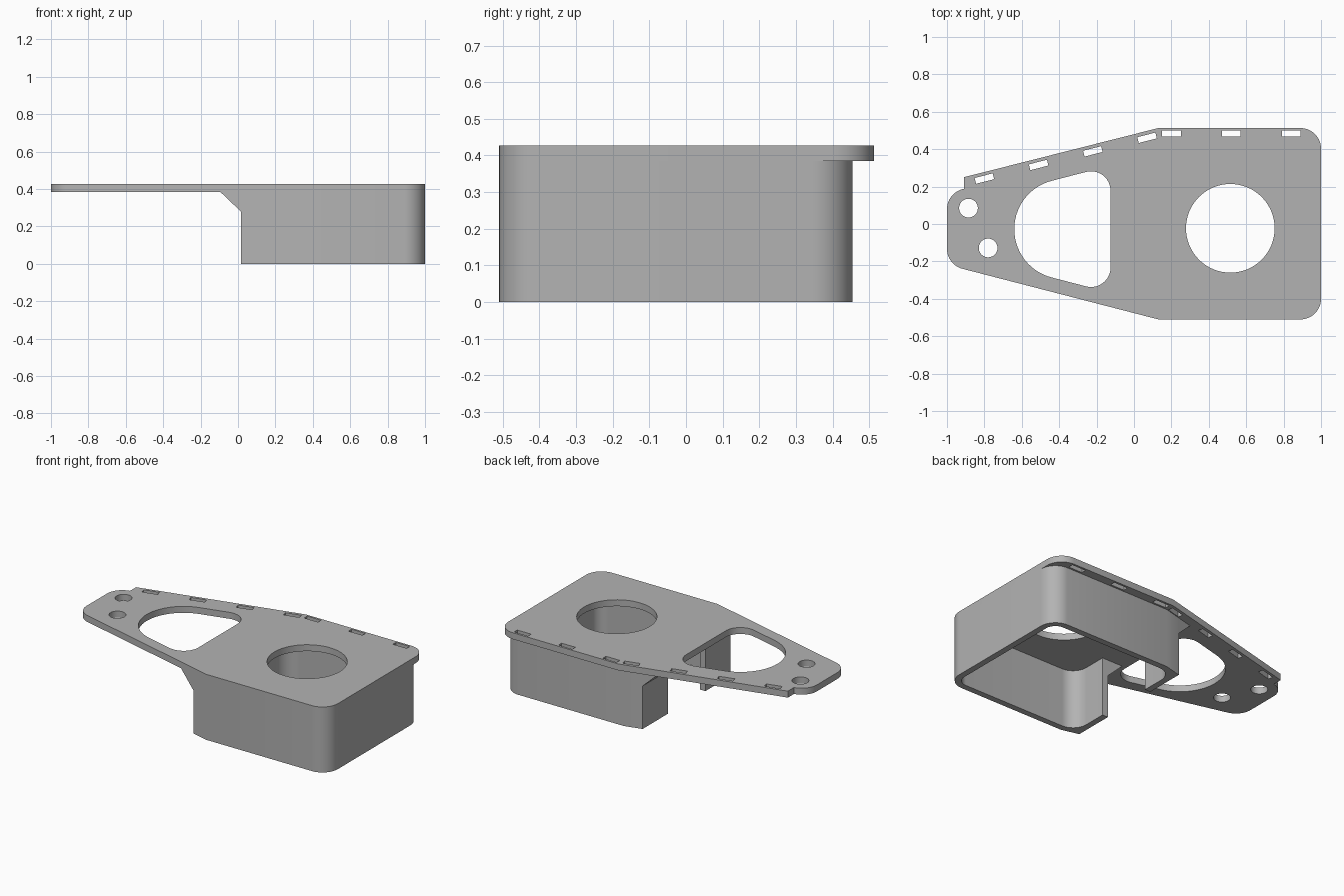
import bpy, bmesh
from math import pi, radians, tan, cos, sin
from mathutils import Vector, Matrix

cube = bpy.data.objects.get("Cube")
if cube:
    bpy.data.objects.remove(cube, do_unlink=True)

TOP, PLATE_Z, THICK = 0.427, 0.385, 0.04
AXIS = -0.0275          # symmetry line of the body in y
HALF = 0.4825           # half width of the walled body
SLOPE = 0.259           # taper of the narrow end
GAP = 0.193             # half width of the opening between the returns
END_X = 0.015           # open end of the walls

grey = bpy.data.materials.new("mid_grey")
grey.use_nodes = True
grey.diffuse_color = (0.45, 0.45, 0.45, 1)
grey.node_tree.nodes["Principled BSDF"].inputs["Base Color"].default_value = grey.diffuse_color


def rounded(corners, steps=14):
    """Closed outline from (x, y[, radius]) corners, with tangent arcs."""
    pts = []
    for i, c in enumerate(corners):
        p = Vector(c[:2])
        if len(c) < 3:
            pts.append(p)
            continue
        a = (Vector(corners[i - 1][:2]) - p).normalized()
        b = (Vector(corners[(i + 1) % len(corners)][:2]) - p).normalized()
        half = a.angle(b) / 2
        centre = p + (a + b).normalized() * c[2] / sin(half)
        start = p + a * c[2] / tan(half) - centre
        sweep = pi - 2 * half
        if a.x * b.y - a.y * b.x > 0:
            sweep = -sweep
        for k in range(steps + 1):
            pts.append(centre + Matrix.Rotation(sweep * k / steps, 2) @ start)
    clean = [p for i, p in enumerate(pts) if (p - pts[i - 1]).length > 1e-4]
    return clean


def circle(x, y, r, n=64):
    return [Vector((x + r * cos(2 * pi * k / n), y + r * sin(2 * pi * k / n))) for k in range(n)]


def slot(x, y, angle):
    turn = Matrix.Rotation(radians(angle), 2)
    box = [(-1, -1), (1, -1), (1, 1), (-1, 1)]
    return [Vector((x, y)) + turn @ Vector((0.05 * u, 0.016 * v)) for u, v in box]


def flip(corners):
    return [(c[0], -c[1], *c[2:]) for c in reversed(corners)]


def shift(corners):
    return [(c[0], c[1] + AXIS, *c[2:]) for c in corners]


def finish(obj):
    obj.data.materials.clear()
    obj.data.materials.append(grey)
    bpy.ops.object.select_all(action='DESELECT')
    obj.select_set(True)
    bpy.context.view_layer.objects.active = obj
    bpy.ops.object.shade_smooth_by_angle(angle=radians(30))


def extrude(name, outlines, z0, z1):
    """Filled flat outlines (inner ones become holes) extruded between heights."""
    curve = bpy.data.curves.new(name, 'CURVE')
    curve.dimensions, curve.fill_mode = '2D', 'BOTH'
    curve.extrude = (z1 - z0) / 2
    for outline in outlines:
        s = curve.splines.new('POLY')
        s.points.add(len(outline) - 1)
        for sp, p in zip(s.points, outline):
            sp.co = (p.x, p.y, 0, 1)
        s.use_cyclic_u = True
    temp = bpy.data.objects.new(name + "_curve", curve)
    bpy.context.collection.objects.link(temp)
    bpy.context.view_layer.update()
    mesh = bpy.data.meshes.new_from_object(temp.evaluated_get(bpy.context.evaluated_depsgraph_get()))
    bpy.data.objects.remove(temp, do_unlink=True)
    mesh.name = name
    bm = bmesh.new()
    bm.from_mesh(mesh)
    bmesh.ops.remove_doubles(bm, verts=bm.verts, dist=1e-5)
    bmesh.ops.recalc_face_normals(bm, faces=bm.faces)
    bmesh.ops.translate(bm, verts=bm.verts, vec=(0, 0, (z0 + z1) / 2))
    bm.to_mesh(mesh)
    bm.free()
    obj = bpy.data.objects.new(name, mesh)
    bpy.context.collection.objects.link(obj)
    finish(obj)


# Top plate with its round, tapered and slotted openings
plate = [(1, -0.51, 0.11), (1, 0.513, 0.11), (0.13, 0.513), (-0.91, 0.25),
         (-0.91, 0.188), (-1, 0.165, 0.11), (-1, -0.218, 0.11), (0.13, -0.51)]
window_half = [(-0.125, 0.34, 0.105), (-0.64, 0.2066, 0.266)]
window = shift(window_half + flip(window_half))
slots = [slot(x, 0.483, 0) for x in (0.2, 0.52, 0.84)]
slots += [slot(0.07 - 0.29 * k, 0.461 - 0.0727 * k, 14.5) for k in range(4)]
extrude("top_plate", [rounded(plate), rounded(window), circle(0.515, -0.023, 0.237),
                      circle(-0.885, 0.085, 0.05), circle(-0.78, -0.128, 0.05)] + slots,
        PLATE_Z, TOP)

# Skirt wall, open at the narrow side with two short inward returns
end_y = HALF - SLOPE * (0.13 - END_X)
outer = [(END_X, GAP), (END_X, end_y), (0.13, HALF), (1, HALF, 0.11)]
inner = [(END_X + THICK, GAP), (END_X + THICK, HALF - THICK, 0.1),
         (1 - THICK, HALF - THICK, 0.07)]
skirt = outer + flip(outer) + list(reversed(flip(inner))) + list(reversed(inner))
extrude("skirt_wall", [rounded(shift(skirt))], 0, PLATE_Z)

# Sloped gussets joining the returns to the plate
for side, label in ((1, "back"), (-1, "front")):
    bm = bmesh.new()
    rings = []
    for outside in (False, True):
        ring = []
        for x, z in ((END_X, 0.28), (END_X, PLATE_Z), (-0.095, PLATE_Z)):
            y = HALF - SLOPE * (0.13 - x) if outside else GAP
            ring.append(bm.verts.new((x, AXIS + side * y, z)))
        rings.append(ring)
        bm.faces.new(ring)
    for i in range(3):
        j = (i + 1) % 3
        bm.faces.new((rings[0][i], rings[0][j], rings[1][j], rings[1][i]))
    bmesh.ops.recalc_face_normals(bm, faces=bm.faces)
    mesh = bpy.data.meshes.new(label + "_gusset")
    bm.to_mesh(mesh)
    bm.free()
    gusset = bpy.data.objects.new(label + "_gusset", mesh)
    bpy.context.collection.objects.link(gusset)
    finish(gusset)
